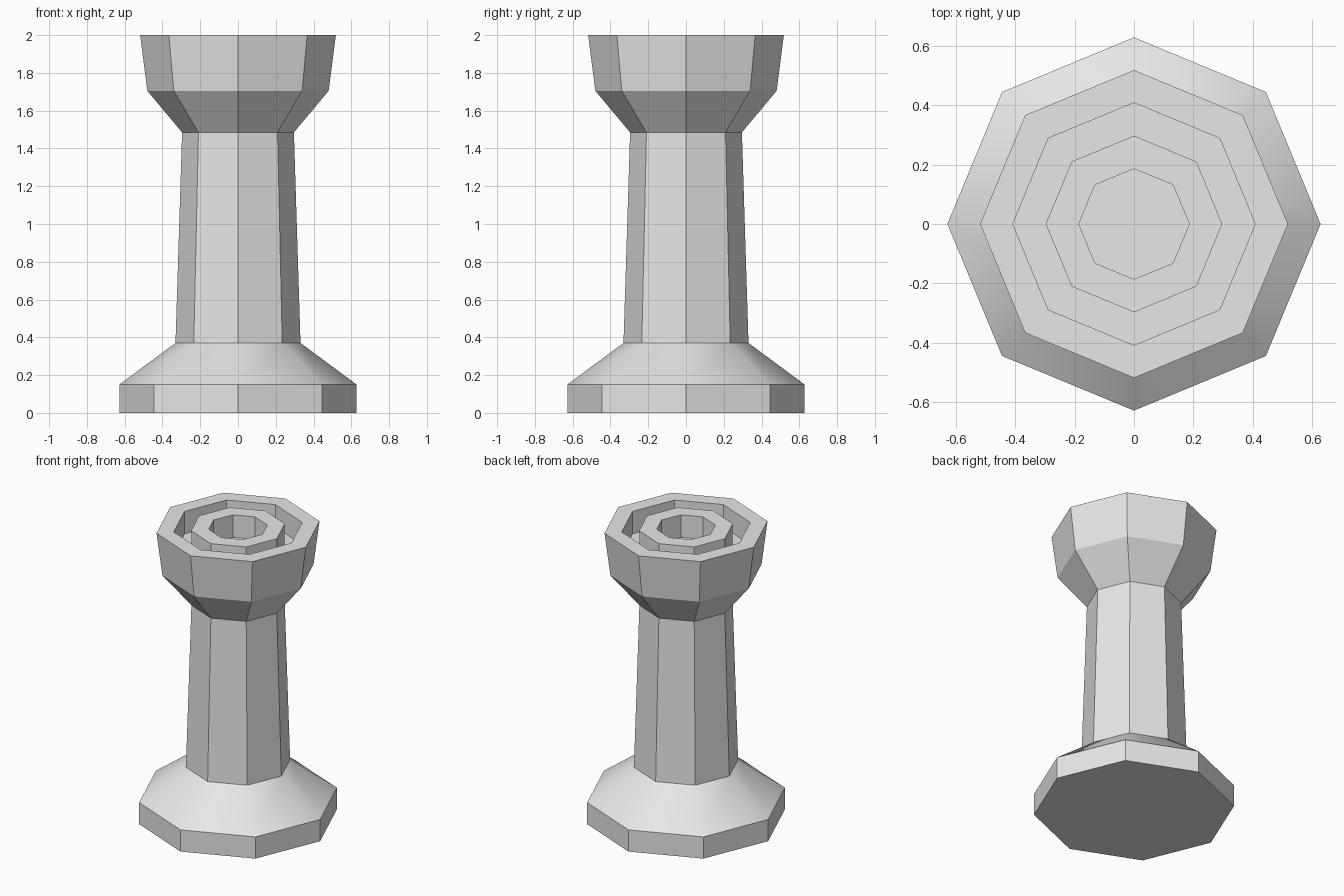
import bpy
import bmesh
from math import cos, sin, pi, radians

SIDES = 8

cube = bpy.data.objects.get("Cube")
if cube:
    bpy.data.objects.remove(cube, do_unlink=True)

# Single plain grey for the whole piece
grey = bpy.data.materials.new("light_grey")
grey.use_nodes = True
grey.diffuse_color = (0.8, 0.8, 0.8, 1)
grey.node_tree.nodes["Principled BSDF"].inputs["Base Color"].default_value = (0.8, 0.8, 0.8, 1)


def lathe(name, profile, cap_start=False, cap_end=False):
    """Turn a (radius, height) profile into an eight-sided part, corners on the axes."""
    bm = bmesh.new()
    rings = [[bm.verts.new((r * cos(2 * pi * i / SIDES), r * sin(2 * pi * i / SIDES), z))
              for i in range(SIDES)] for r, z in profile]
    for low, high in zip(rings, rings[1:]):
        for i in range(SIDES):
            j = (i + 1) % SIDES
            bm.faces.new((low[i], low[j], high[j], high[i]))
    if cap_start:
        bm.faces.new(rings[0][::-1])
    if cap_end:
        bm.faces.new(rings[-1])
    mesh = bpy.data.meshes.new(name)
    bm.to_mesh(mesh)
    bm.free()
    mesh.materials.append(grey)
    obj = bpy.data.objects.new(name, mesh)
    bpy.context.collection.objects.link(obj)
    # Smooth only the shallow slope of the base; other edges stay crisp
    bpy.ops.object.select_all(action='DESELECT')
    obj.select_set(True)
    bpy.context.view_layer.objects.active = obj
    bpy.ops.object.shade_smooth_by_angle(angle=radians(29))
    return obj


# Foot with sloping shoulder
lathe("base", [(0.628, 0), (0.628, 0.15), (0.331, 0.37)], cap_start=True)

# Tapered column
lathe("shaft", [(0.331, 0.37), (0.296, 1.485)])

# Flared head with outer rim, ring groove, inner rim and central well
top, floor = 2.0, 1.845
lathe("head", [(0.296, 1.485), (0.48, 1.705), (0.518, top), (0.408, top),
               (0.408, floor), (0.297, floor), (0.297, top), (0.186, top),
               (0.186, floor)], cap_end=True)
